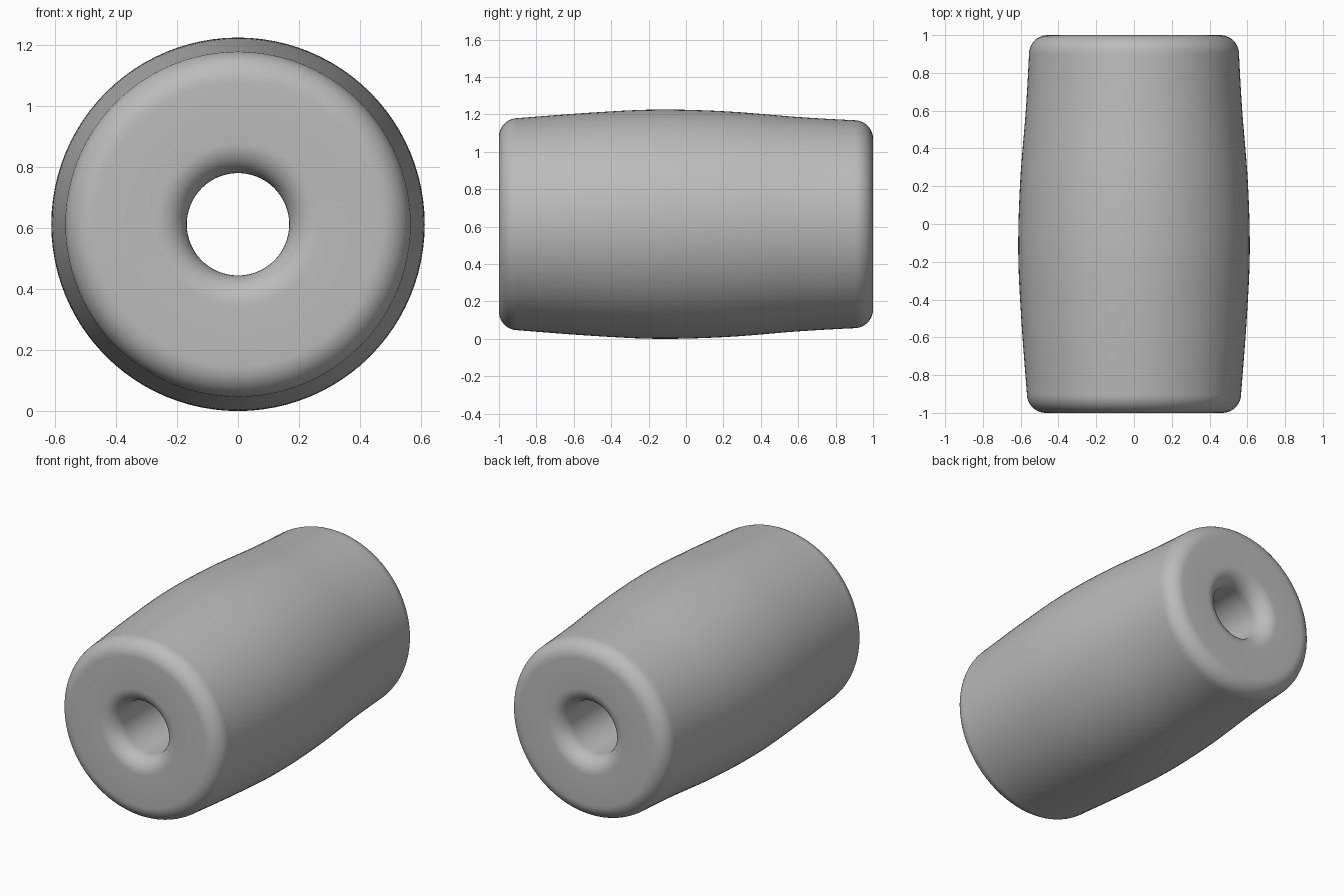
import bpy
import bmesh
import math
from mathutils import Matrix, Vector

if "Cube" in bpy.data.objects:
    bpy.data.objects.remove(bpy.data.objects["Cube"], do_unlink=True)

SEGMENTS = 96
AXIS_Z = 0.613
HOLE_R = 0.168


def arc(r, y, rad, start, end, steps=10):
    """Points (radius, y) of a rounded corner, angles in degrees."""
    angles = [math.radians(start + (end - start) * i / steps) for i in range(steps + 1)]
    return [(r + rad * math.cos(a), y + rad * math.sin(a)) for a in angles]


def smooth_curve(points, steps=6):
    """Catmull-Rom curve through the inner points; the first and last only steer."""
    result = []
    pts = [Vector(p) for p in points]
    for a, b, c, d in zip(pts, pts[1:], pts[2:], pts[3:]):
        for i in range(steps):
            t = i / steps
            p = b + (c - a) * t / 2 + (2 * a - 5 * b + 4 * c - d) * t * t / 2 \
                + (3 * b - a - 3 * c + d) * t ** 3 / 2
            result.append(tuple(p))
    return result


# Cross-section: barrel wall, rounded rims and flared bore
barrel = smooth_curve([(0.55, -1.1), (0.567, -0.9), (0.597, -0.5), (0.613, -0.15),
                       (0.603, 0.22), (0.573, 0.6), (0.556, 0.9), (0.55, 1.1)])
profile = (arc(0.467, -0.9, 0.1, -90, -5) + barrel
           + arc(0.456, 0.9, 0.1, 0, 90)
           + arc(HOLE_R + 0.1, 0.9, 0.1, 90, 180)
           + arc(HOLE_R + 0.1, -0.9, 0.1, 180, 270))

# Bead body: sweep the closed section around the y axis
bm = bmesh.new()
rings = []
for s in range(SEGMENTS):
    turn = Matrix.Rotation(math.tau * s / SEGMENTS, 3, 'Y')
    rings.append([bm.verts.new(turn @ Vector((r, y, 0)) + Vector((0, 0, AXIS_Z)))
                  for r, y in profile])
for s, ring in enumerate(rings):
    following = rings[(s + 1) % SEGMENTS]
    for i in range(len(profile)):
        j = (i + 1) % len(profile)
        bm.faces.new((ring[i], ring[j], following[j], following[i]))
bmesh.ops.recalc_face_normals(bm, faces=bm.faces)
for face in bm.faces:
    face.smooth = True

mesh = bpy.data.meshes.new("bead_body")
bm.to_mesh(mesh)
bm.free()
bead = bpy.data.objects.new("bead_body", mesh)
bpy.context.collection.objects.link(bead)

# Plain grey finish
grey = bpy.data.materials.new("plain grey")
grey.use_nodes = True
color = (0.5, 0.5, 0.5, 1)
grey.diffuse_color = color
grey.node_tree.nodes["Principled BSDF"].inputs["Base Color"].default_value = color
mesh.materials.append(grey)
